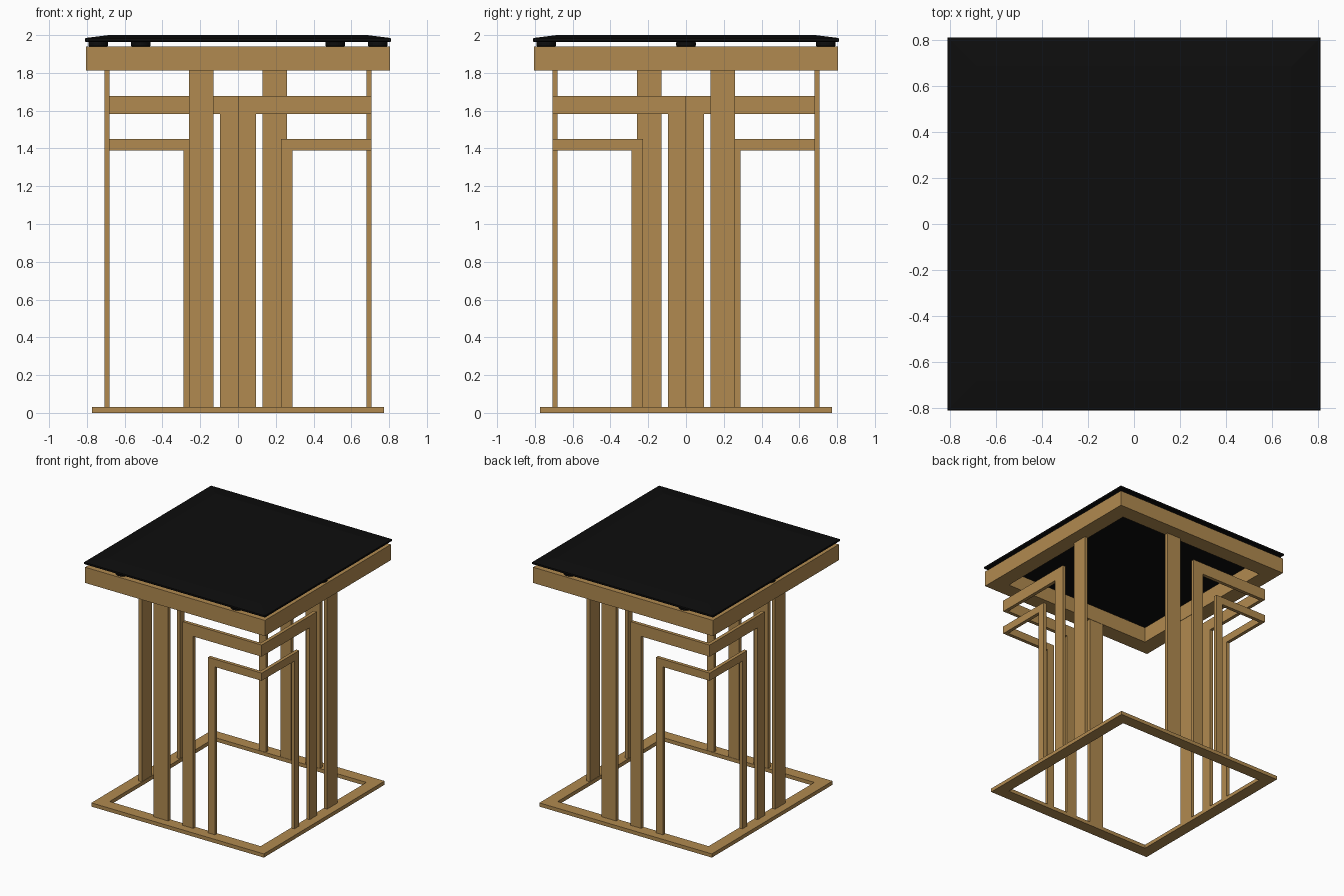
import bpy, bmesh
from math import pi
from mathutils import Matrix

if "Cube" in bpy.data.objects:
    bpy.data.objects.remove(bpy.data.objects["Cube"], do_unlink=True)


def material(name, rgb):
    m = bpy.data.materials.new(name)
    m.use_nodes = True
    m.diffuse_color = (*rgb, 1)
    m.node_tree.nodes["Principled BSDF"].inputs["Base Color"].default_value = (*rgb, 1)
    return m


bronze = material("bronze metal", (0.44, 0.255, 0.08))
black = material("black glass", (0.004, 0.004, 0.004))

OUT, INN = 0.707, 0.679       # outer and inner planes of the leg plates
FLOOR, APRON = 0.03, 1.813    # top of base frame, underside of apron


def finish(name, bm, mat):
    bmesh.ops.remove_doubles(bm, verts=bm.verts, dist=0.0005)
    bmesh.ops.recalc_face_normals(bm, faces=bm.faces)
    mesh = bpy.data.meshes.new(name)
    bm.to_mesh(mesh)
    bm.free()
    mesh.materials.append(mat)
    ob = bpy.data.objects.new(name, mesh)
    bpy.context.collection.objects.link(ob)
    return ob


def square_loops(name, loops, mat, closed):
    """Skin a stack of centred squares given as (half width, z)."""
    bm = bmesh.new()
    rings = [[bm.verts.new((sx * r, sy * r, z))
              for sx, sy in ((-1, -1), (1, -1), (1, 1), (-1, 1))] for r, z in loops]
    pairs = list(zip(rings, rings[1:]))
    if closed:
        pairs.append((rings[-1], rings[0]))
    else:
        bm.faces.new(rings[0])
        bm.faces.new(rings[-1])
    for a, b in pairs:
        for i in range(4):
            j = (i + 1) % 4
            bm.faces.new((a[i], a[j], b[j], b[i]))
    return finish(name, bm, mat)


def frame(name, outer, inner, z0, z1):
    square_loops(name, [(outer, z0), (outer, z1), (inner, z1), (inner, z0)], bronze, True)


def box(name, x0, x1, y0, y1, z0, z1):
    bm = bmesh.new()
    bmesh.ops.create_cube(bm, size=1)
    for v in bm.verts:
        v.co.x = x1 if v.co.x > 0 else x0
        v.co.y = y1 if v.co.y > 0 else y0
        v.co.z = z1 if v.co.z > 0 else z0
    return finish(name, bm, bronze)


def corner_bracket(name, u0, u1, top, rail):
    """Two upright plates joined by a rail that wraps around the corner."""
    bm = bmesh.new()
    for swap in (False, True):
        def layer(c):
            pts = [(u0, FLOOR), (u1, FLOOR), (u1, top - rail), (c, top - rail), (c, top), (u0, top)]
            return [bm.verts.new((c, -u, z) if swap else (u, -c, z)) for u, z in pts]
        a, b = layer(OUT), layer(INN)
        bm.faces.new(a)
        bm.faces.new(b)
        for i in (0, 1, 2, 4, 5):      # open at the mitred corner
            j = (i + 1) % 6
            bm.faces.new((a[i], a[j], b[j], b[i]))
    return finish(name, bm, bronze)


# Base frame and top apron
frame("base_frame", 0.772, 0.676, 0, FLOOR)
frame("apron", 0.805, 0.676, APRON, 1.94)

# Legs: the back half is the front half turned half way round
for side, angle in (("front", 0), ("back", pi)):
    parts = [
        box(side + "_wide_leg", -0.26, -0.13, -OUT, -INN, FLOOR, APRON),
        box(side + "_side_wide_leg", INN, OUT, 0.13, 0.26, FLOOR, APRON),
        corner_bracket(side + "_tall_corner_bracket", 0, 0.094, 1.677, 0.094),
        corner_bracket(side + "_short_corner_bracket", 0.227, 0.289, 1.45, 0.062),
    ]
    for ob in parts:
        ob.data.transform(Matrix.Rotation(angle, 4, "Z"))

# Round pads carrying the glass
spots = [(sx * 0.515, sy * 0.74) for sx in (-1, 1) for sy in (-1, 1)]
spots += [(-0.74, 0), (0.74, 0)]
for n, (x, y) in enumerate(spots):
    bm = bmesh.new()
    bmesh.ops.create_cone(bm, cap_ends=True, segments=24, radius1=0.052, radius2=0.052,
                          depth=0.027, matrix=Matrix.Translation((x, y, 1.9525)))
    rims = [e for e in bm.edges if abs(e.verts[0].co.z - e.verts[1].co.z) < 0.001]
    bmesh.ops.bevel(bm, geom=rims, offset=0.007, segments=2, affect="EDGES", profile=0.5)
    finish(f"glass_pad_{n + 1}", bm, black)

# Glass top with a wide shallow bevel
square_loops("glass_top", [(0.806, 1.964), (0.81, 1.968), (0.81, 1.981),
                           (0.805, 1.985), (0.685, 2.0)], black, False)
